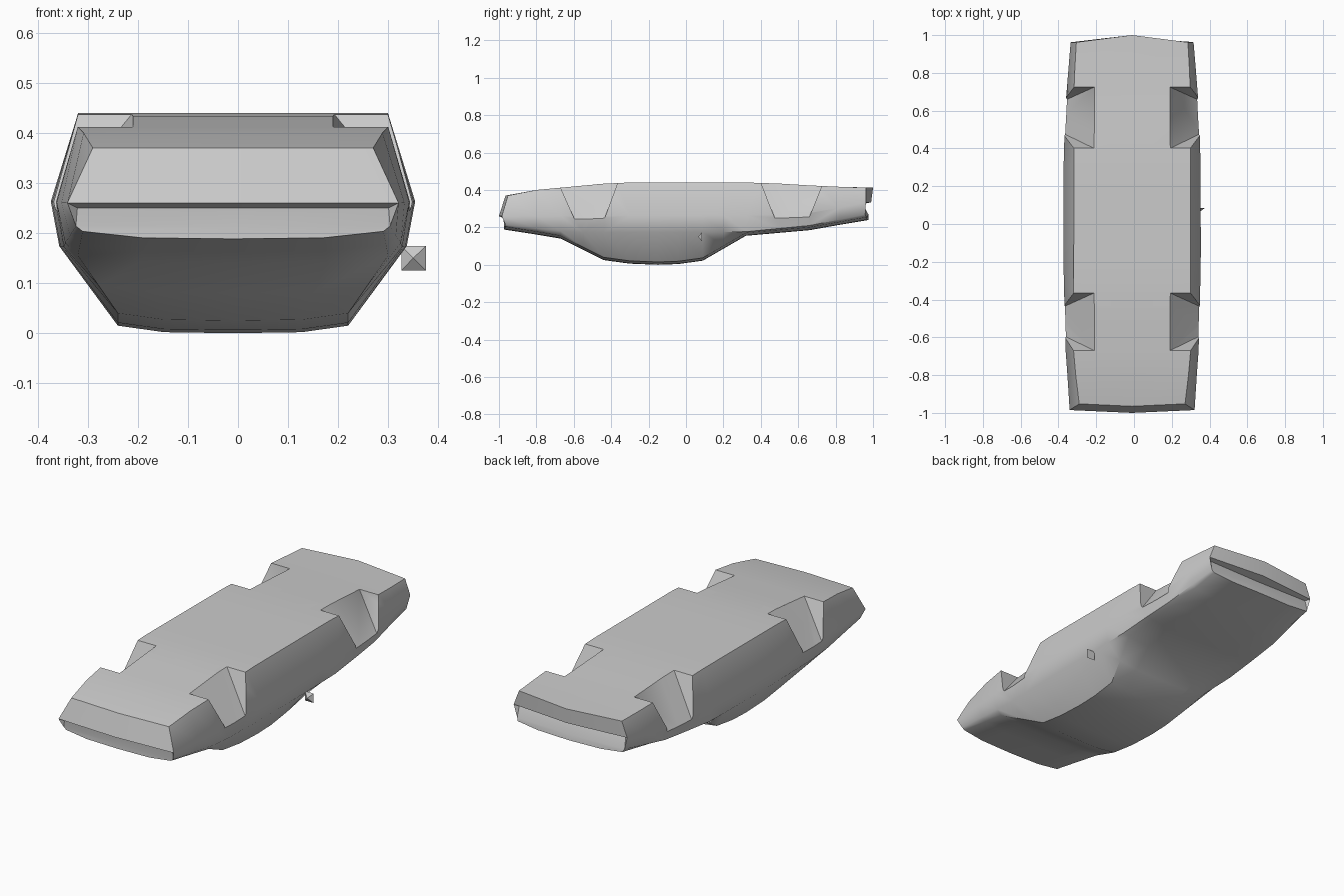
import bpy
import bmesh
import math

cube = bpy.data.objects.get("Cube")
if cube:
    bpy.data.objects.remove(cube, do_unlink=True)

CENTRE = -0.01  # the shell sits slightly off the middle, the mirror stub balances it

grey = bpy.data.materials.new("shell grey")
grey.use_nodes = True
grey.diffuse_color = (0.6, 0.6, 0.6, 1)
grey.node_tree.nodes["Principled BSDF"].inputs["Base Color"].default_value = grey.diffuse_color


def make_object(name, bm):
    bmesh.ops.recalc_face_normals(bm, faces=bm.faces[:])
    mesh = bpy.data.meshes.new(name)
    bm.to_mesh(mesh)
    bm.free()
    mesh.materials.append(grey)
    obj = bpy.data.objects.new(name, mesh)
    bpy.context.collection.objects.link(obj)
    return obj


def along(curve, y):
    """Piecewise linear value of a (y, value) curve."""
    if y <= curve[0][0]:
        return curve[0][1]
    for (ya, va), (yb, vb) in zip(curve, curve[1:]):
        if y <= yb:
            return va + (vb - va) * (y - ya) / (yb - ya)
    return curve[-1][1]


# Curves along the length of the overturned car shell
floor_z = [(-.96, .37), (-.8, .4), (-.37, .44), (.4, .44), (.73, .42), (.97, .412)]
roof_z = [(-.97, .19), (-.67, .14), (-.44, .025), (-.3, .006), (-.15, 0),
          (-.04, .004), (.09, .022), (.32, .155), (.66, .185), (.97, .24)]
floor_w = [(-.96, .28), (-.7, .31), (.45, .308), (.7, .31), (.97, .295)]
waist_w = [(-.97, .33), (-.67, .352), (-.2, .364), (.4, .362), (.66, .35), (.97, .325)]
waist_z = [(-.97, .26), (.4, .265), (.7, .28), (.97, .335)]
belt_z = [(-.97, .215), (-.6, .172), (.3, .175), (.66, .21), (.97, .27)]
roof_w = [(-.97, .3), (-.67, .31), (-.44, .23), (.09, .23), (.32, .31), (.97, .3)]

stations = [-.96, -.8, -.67, -.55, -.44, -.3, -.15, -.04, .09, .2, .32, .5, .66, .82, .965]


def half_section(y):
    zf, zr = along(floor_z, y), along(roof_z, y)
    w, wr = along(waist_w, y), along(roof_w, y)
    return [(along(floor_w, y), zf), (w, along(waist_z, y)), (w - .017, along(belt_z, y)),
            (wr, zr + .015), (wr * .6, zr + .002)]


def shell_body():
    bm = bmesh.new()
    rings = []
    for y in stations:
        half = half_section(y)
        pts = [(0, along(floor_z, y))] + half + [(0, along(roof_z, y))]
        pts += [(-x, z) for x, z in reversed(half)]
        rings.append([bm.verts.new((CENTRE + x, y, z)) for x, z in pts])
    for a, b in zip(rings, rings[1:]):
        for i in range(len(a)):
            j = (i + 1) % len(a)
            bm.faces.new((a[i], a[j], b[j], b[i]))

    # Bumper ends: rows across the end, with a lip and a recess below it
    def end_cap(ring, top_y, waist_y, lip, low_y, side_y):
        ring[0].co.y = top_y
        ring[6].co.y = low_y
        for k in (1, 2, 3, 4, 5):
            ring[k].co.y = ring[-k].co.y = side_y[k - 1]

        def centre(y, z):
            return bm.verts.new((CENTRE, y, z))
        waist = (ring[2], centre(waist_y, ring[2].co.z), ring[-2])
        x = ring[2].co.x - CENTRE - .02
        lip_row = (bm.verts.new((CENTRE + x, lip[0], lip[2])), centre(lip[1], lip[2]),
                   bm.verts.new((CENTRE - x, lip[0], lip[2])))
        belt = (ring[3], centre(low_y, ring[3].co.z), ring[-3])
        rows = [(ring[1], ring[0], ring[-1]), waist, lip_row, belt]
        for a, b in zip(rows, rows[1:]):
            for i in (0, 1):
                bm.faces.new((a[i], a[i + 1], b[i + 1], b[i]))
        for s, i in ((1, 0), (-1, 2)):
            bm.faces.new((ring[2 * s], lip_row[i], ring[3 * s]))
            bm.faces.new((ring[3 * s], ring[4 * s], ring[5 * s], ring[6], belt[1]))

    end_cap(rings[0], -.965, -1, (-.965, -.978, .25), -.972,
            (-.952, -.985, -.965, -.965, -.97))
    end_cap(rings[-1], 1, .99, (.945, .94, .325), .975,
            (.962, .962, .958, .965, .97))
    return make_object("car_shell", bm)


def wheel_arch_cutter(side, ya, yb):
    """Wedge whose floor slopes from the underside down to the outer flank."""
    bm = bmesh.new()
    reach = 1.42
    low = .44 - .19 * reach
    for y, outer in ((ya, ya + .075 * reach), (yb, yb - .07 * reach)):
        z = along(floor_z, y)
        for p in ((.2, y, z), (.2, y, .6), (.42, y, z), (.42, y, .6), (.42, outer, low)):
            bm.verts.new((CENTRE + side * p[0], p[1], p[2]))
    bmesh.ops.convex_hull(bm, input=bm.verts[:])
    cutter = make_object("wheel_arch_cutter", bm)
    cutter.hide_render = True
    return cutter


body = shell_body()
bpy.context.view_layer.objects.active = body
body.select_set(True)
for side in (-1, 1):
    for ya, yb in ((-.67, -.365), (.4, .725)):
        cutter = wheel_arch_cutter(side, ya, yb)
        mod = body.modifiers.new("wheel_arch", 'BOOLEAN')
        mod.operation = 'DIFFERENCE'
        mod.solver = 'EXACT'
        mod.object = cutter
        bpy.ops.object.modifier_apply(modifier=mod.name)
        bpy.data.objects.remove(cutter, do_unlink=True)
bpy.ops.object.shade_smooth_by_angle(angle=math.radians(42))

# Small dished mirror stub on the left flank
bm = bmesh.new()
back = [bm.verts.new((x, .085, z)) for x, z in ((.326, .125), (.375, .125), (.375, .174), (.326, .174))]
tip = bm.verts.new((.35, .066, .15))
for i in range(4):
    bm.faces.new((back[i], back[(i + 1) % 4], tip))
bm.faces.new(back)
make_object("mirror_stub", bm)
